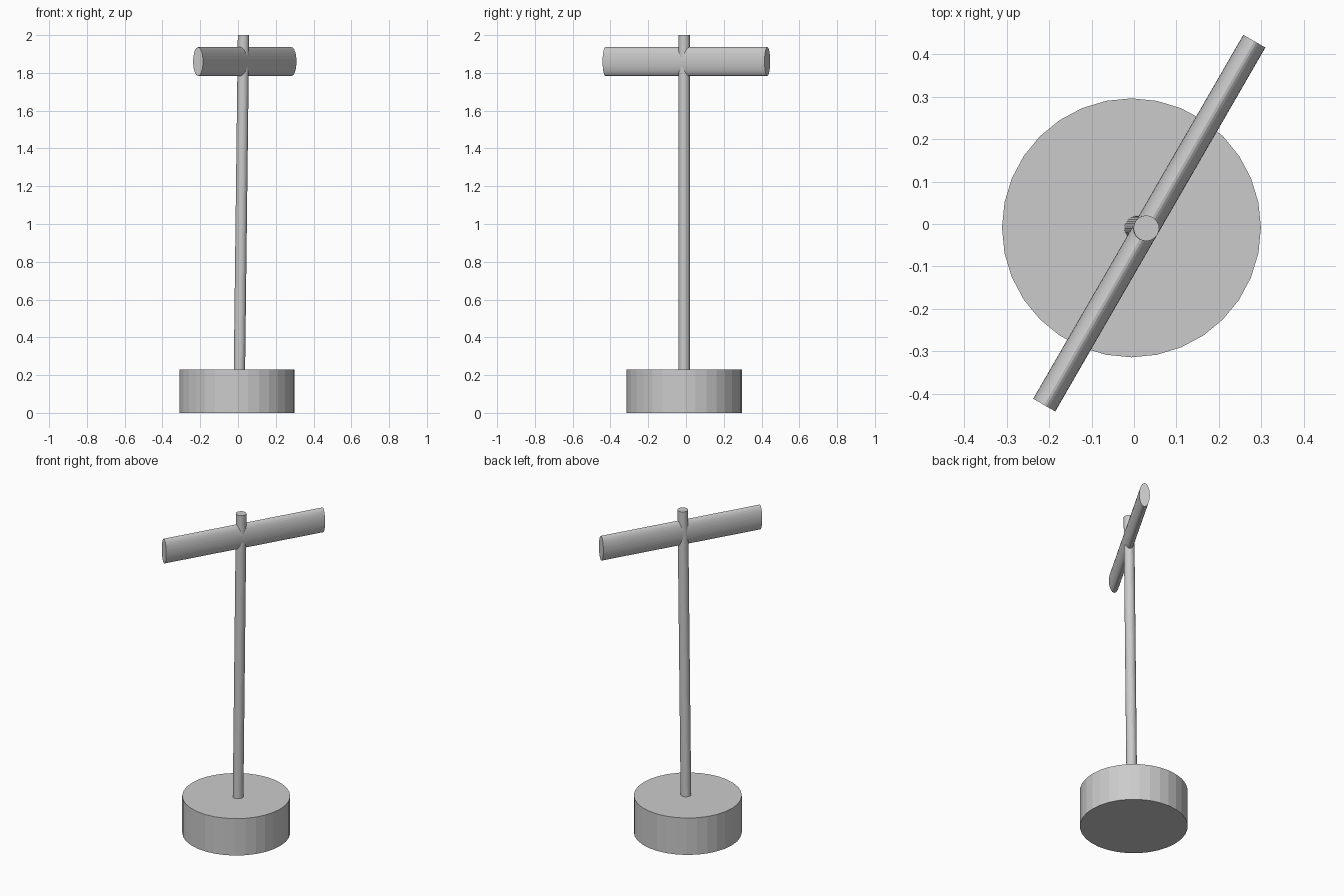
import bpy
import math
from mathutils import Matrix, Vector

if "Cube" in bpy.data.objects:
    bpy.data.objects.remove(bpy.data.objects["Cube"])


def cylinder(name, radius, depth, matrix):
    """32-sided flat-shaded cylinder with its transform baked into the mesh."""
    bpy.ops.mesh.primitive_cylinder_add(vertices=32, radius=radius, depth=depth)
    obj = bpy.context.object
    obj.name = name
    obj.data.transform(matrix)
    return obj


# Heavy round base
cylinder("base", 0.305, 0.23, Matrix.Translation((-0.006, -0.009, 0.115)))

# Slightly leaning pole, sunk into the base, with level ends
bottom, top = Vector((0.006, -0.01, 0.1)), Vector((0.029, -0.01, 2.0))
lean = Matrix.Identity(4)
lean[0][2] = (top.x - bottom.x) / (top.z - bottom.z)
cylinder("pole", 0.03, top.z - bottom.z,
         Matrix.Translation((bottom + top) / 2) @ lean)

# Flattened crossbar, oval in section and turned 60 degrees
cylinder("crossbar", 1.0, 0.99,
         Matrix.Translation((0.036, 0.002, 1.86))
         @ Matrix.Rotation(math.radians(60), 4, 'Z')
         @ Matrix.Diagonal((1, 0.03, 0.076, 1))
         @ Matrix.Rotation(math.radians(90), 4, 'Y'))
